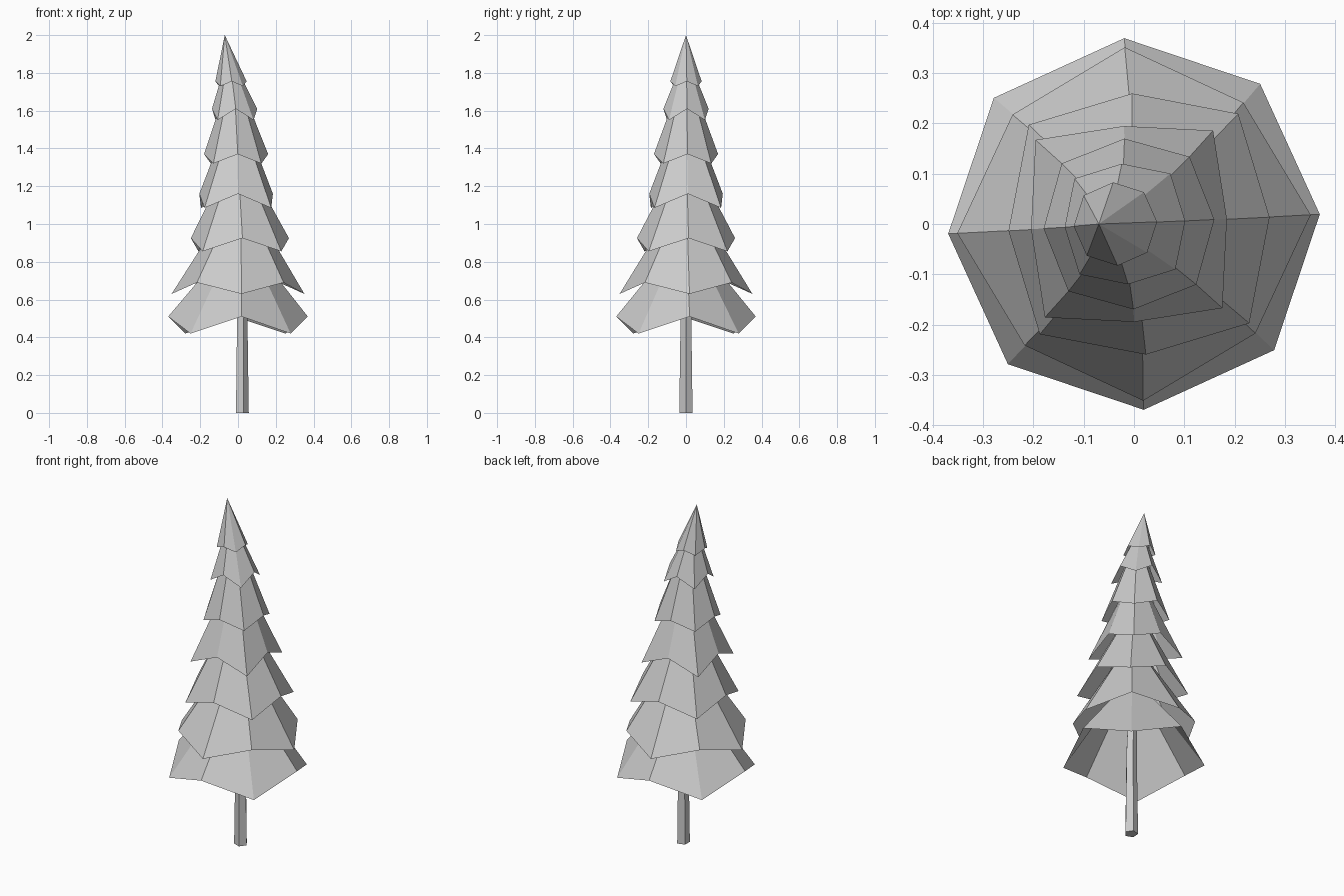
import bpy
import bmesh
from math import cos, sin, pi, radians

cube = bpy.data.objects.get("Cube")
if cube:
    bpy.data.objects.remove(cube, do_unlink=True)

grey = bpy.data.materials.new("plain grey")
grey.use_nodes = True
colour = (0.6, 0.6, 0.6, 1)
grey.diffuse_color = colour
grey.node_tree.nodes["Principled BSDF"].inputs["Base Color"].default_value = colour


def finish(name, bm):
    mesh = bpy.data.meshes.new(name)
    bm.to_mesh(mesh)
    bm.free()
    mesh.materials.append(grey)
    obj = bpy.data.objects.new(name, mesh)
    bpy.context.collection.objects.link(obj)
    return obj


def bridge(bm, low, high):
    count = len(low)
    for i in range(count):
        j = (i + 1) % count
        bm.faces.new((low[i], low[j], high[j], high[i]))


# One open branch skirt: eight rim corners, alternately straight and diagonal
def skirt(name, centre_x, straight, diagonal, top, closed=False):
    bm = bmesh.new()
    rim = []
    ring = []
    top_x, top_r, top_z = top
    for i in range(8):
        a = radians(3) + i * pi / 4
        r, z = diagonal if i % 2 else straight
        rim.append(bm.verts.new((centre_x + r * cos(a), r * sin(a), z)))
        if not closed:
            ring.append(bm.verts.new((top_x + top_r * cos(a), top_r * sin(a), top_z)))
    if closed:
        tip = bm.verts.new((top_x, 0, top_z))
        for i in range(8):
            bm.faces.new((rim[i], rim[(i + 1) % 8], tip))
    else:
        bridge(bm, rim, ring)
    return finish(name, bm)


# Skirts from bottom to top: centre x, (radius, z) straight, diagonal, top (x, radius, z)
tiers = [
    (0.00, (0.37, 0.51), (0.375, 0.42), (0.01, 0.10, 0.84)),
    (0.00, (0.352, 0.63), (0.325, 0.69), (0.01, 0.10, 1.04)),
    (0.01, (0.26, 0.925), (0.295, 0.855), (0.00, 0.09, 1.25)),
    (-0.01, (0.195, 1.16), (0.25, 1.085), (-0.01, 0.08, 1.46)),
    (-0.01, (0.17, 1.37), (0.18, 1.32), (-0.02, 0.06, 1.67)),
    (-0.018, (0.12, 1.61), (0.135, 1.55), (-0.04, 0.035, 1.82)),
    (-0.037, (0.083, 1.755), (0.085, 1.73), (-0.07, 0, 2.0)),
]
for n, tier in enumerate(tiers):
    skirt(f"branch_skirt_{n + 1}", *tier, closed=(n == len(tiers) - 1))

# Five-sided trunk, tapering inside the branches
bm = bmesh.new()
rings = []
for x, r, z in ((0.02, 0.037, 0), (0.02, 0.03, 0.5), (-0.01, 0.012, 1.5)):
    rings.append([bm.verts.new((x + r * cos(a), r * sin(a), z))
                  for a in (radians(-74) + k * 2 * pi / 5 for k in range(5))])
for low, high in zip(rings, rings[1:]):
    bridge(bm, low, high)
bm.faces.new(rings[0][::-1])
bm.faces.new(rings[-1])
finish("trunk", bm)
